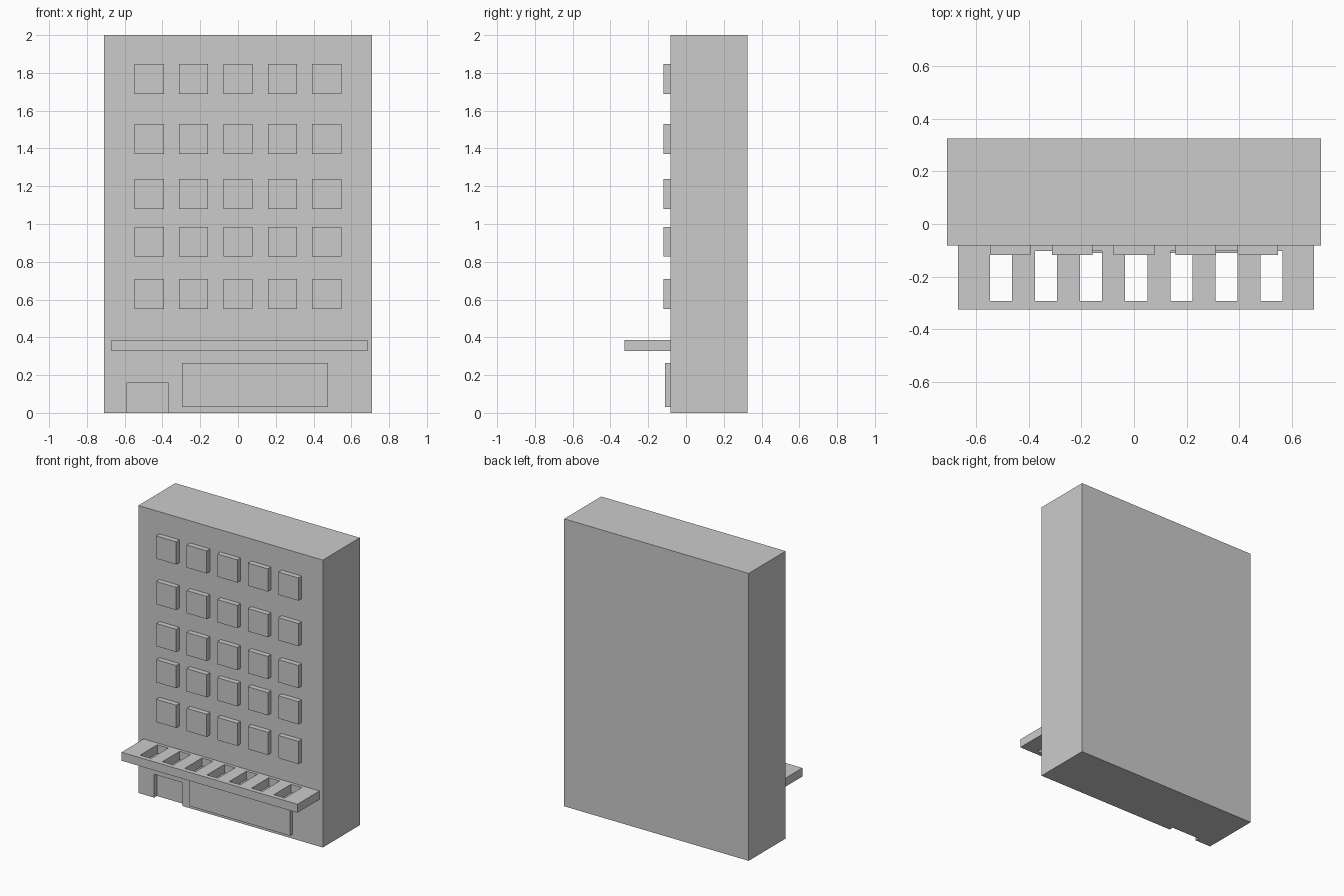
import bpy
import bmesh
from mathutils import Matrix, Vector

if "Cube" in bpy.data.objects:
    bpy.data.objects.remove(bpy.data.objects["Cube"])


def boxes(name, spans):
    """One mesh object made of boxes given as (x0, x1, y0, y1, z0, z1)."""
    bm = bmesh.new()
    for x0, x1, y0, y1, z0, z1 in spans:
        centre = Vector((x0 + x1, y0 + y1, z0 + z1)) / 2
        size = Vector((x1 - x0, y1 - y0, z1 - z0))
        bmesh.ops.create_cube(bm, size=1, matrix=Matrix.LocRotScale(centre, None, size))
    mesh = bpy.data.meshes.new(name)
    bm.to_mesh(mesh)
    bm.free()
    obj = bpy.data.objects.new(name, mesh)
    bpy.context.collection.objects.link(obj)
    return obj


def cut(target, cutter):
    """Subtract the cutter from the target, then discard the cutter."""
    mod = target.modifiers.new("cut", 'BOOLEAN')
    mod.operation = 'DIFFERENCE'
    mod.solver = 'EXACT'
    mod.object = cutter
    cutter.hide_render = True
    bpy.context.view_layer.objects.active = target
    bpy.ops.object.modifier_apply(modifier=mod.name)
    bpy.data.objects.remove(cutter)


FRONT = -0.082  # facade plane

# Main block with a shallow doorway recess
building = boxes("building_block", [(-0.71, 0.71, FRONT, 0.325, 0, 2)])
cut(building, boxes("doorway_cutter", [(-0.588, -0.37, FRONT - 0.1, FRONT + 0.03, -0.1, 0.162)]))

# Five rows of five raised windows
for row, z in enumerate((0.63, 0.906, 1.158, 1.45, 1.767)):
    for col in range(5):
        x = (col - 2) * 0.235
        boxes(f"window_{row + 1}_{col + 1}",
              [(x - 0.077, x + 0.077, -0.118, FRONT, z - 0.079, z + 0.079)])

# Shop window
boxes("shop_window", [(-0.297, 0.476, -0.11, FRONT, 0.03, 0.265)])

# Canopy with seven through slots
canopy = boxes("canopy", [(-0.669, 0.685, -0.325, FRONT, 0.328, 0.387)])
slots = [(0.0085 + i * 0.1715 - 0.042, 0.0085 + i * 0.1715 + 0.042, -0.293, -0.103, 0.2, 0.5)
         for i in range(-3, 4)]
cut(canopy, boxes("slot_cutter", slots))
